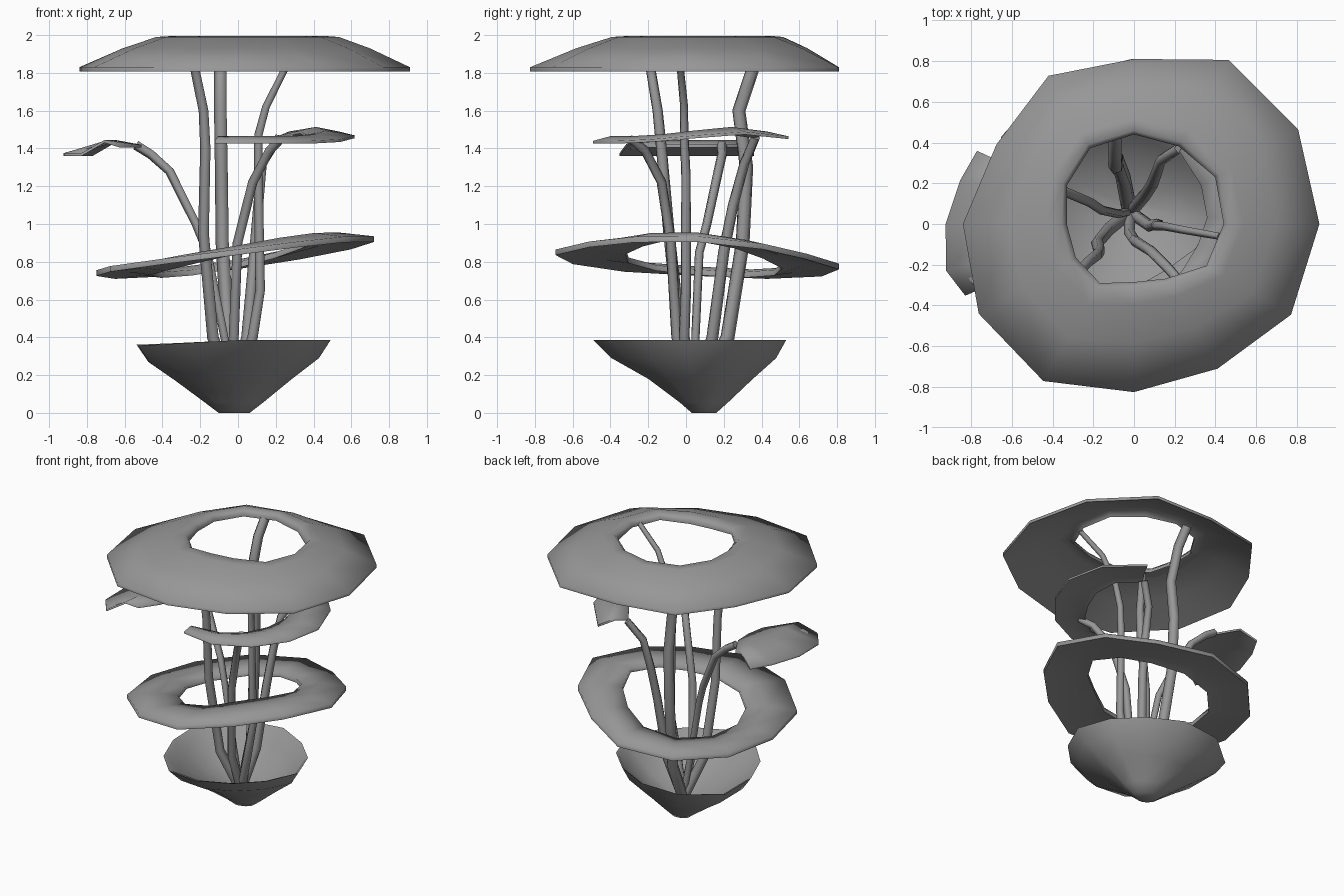
import bpy, bmesh
from math import cos, sin, radians, pi
from mathutils import Vector

if "Cube" in bpy.data.objects:
    bpy.data.objects.remove(bpy.data.objects["Cube"])

grey = bpy.data.materials.new("dark_grey")
grey.diffuse_color = (.31, .31, .31, 1)
grey.use_nodes = True
grey.node_tree.nodes["Principled BSDF"].inputs["Base Color"].default_value = grey.diffuse_color


def finish(name, bm, angle=85):
    bmesh.ops.recalc_face_normals(bm, faces=bm.faces)
    me = bpy.data.meshes.new(name)
    bm.to_mesh(me)
    bm.free()
    me.materials.append(grey)
    ob = bpy.data.objects.new(name, me)
    bpy.context.collection.objects.link(ob)
    bpy.ops.object.select_all(action='DESELECT')
    ob.select_set(True)
    bpy.context.view_layer.objects.active = ob
    bpy.ops.object.shade_smooth_by_angle(angle=radians(angle))
    return ob


def skin(bm, rows, closed):
    """Bridge rows of points with quads, wrapping round if closed."""
    vs = [[bm.verts.new(p) for p in row] for row in rows]
    n = len(rows[0])
    for a, b in zip(vs, vs[1:]):
        for i in range(n if closed else n - 1):
            j = (i + 1) % n
            bm.faces.new((a[i], a[j], b[j], b[i]))
    return vs


def canopy(name, inner, outer, profile, height, thick, centre=(0, 0), arc=None):
    """Thin curved shelf between two radius lists; full ring or an arc in degrees."""
    n = len(inner)
    closed = arc is None
    ang = [2 * pi * i / n for i in range(n)] if closed else [radians(a) for a in arc]

    def row(t, dz):
        pts = []
        for a, ri, ro in zip(ang, inner, outer):
            r = ri + (ro - ri) * t
            pts.append((centre[0] + r * cos(a), centre[1] + r * sin(a), height(a) + dz))
        return pts

    bm = bmesh.new()
    top = [row(t, z) for t, z in profile]
    under = [row(t, z - thick) for t, z in reversed(profile)]
    vs = skin(bm, top + under + top[:1], closed)
    if not closed:
        for k in (0, -1):
            bm.faces.new([r[k] for r in vs[:-1]])
    bmesh.ops.remove_doubles(bm, verts=bm.verts, dist=0.0005)
    return finish(name, bm)


def stem(name, pts, radii, sides=5):
    """Low-poly tapering stalk through the given points."""
    pts = [Vector(p) for p in pts]
    rows = []
    for i, p in enumerate(pts):
        d = (pts[min(i + 1, len(pts) - 1)] - pts[max(i - 1, 0)]).normalized()
        u = d.cross(Vector((0, 1, 0))).normalized()
        v = d.cross(u)
        f = i / (len(pts) - 1)
        r = radii[0] + (radii[1] - radii[0]) * f
        rows.append([p + r * (u * cos(2 * pi * k / sides) + v * sin(2 * pi * k / sides))
                     for k in range(sides)])
    bm = bmesh.new()
    vs = skin(bm, rows, True)
    bm.faces.new(vs[0])
    bm.faces.new(vs[-1])
    return finish(name, bm)


# Base bowl: thin faceted shell, lopsided towards the back left
rim = [.49, .47, .47, .53, .59, .62, .53, .50, .51, .49, .45, .45]
rows = []
outside = [(.16, 0), (.30, .055), (.60, .18), (.88, .29), (1, .385)]
inside = [(.96, .375), (.82, .29), (.53, .19), (.12, .09)]
for s, z in outside + inside:
    cx, cy = -.02 * (1 - s), .09 * (1 - s)
    row = []
    for i, r in enumerate(rim):
        c, d = cos(i * pi / 6), sin(i * pi / 6)
        k = s * (1 + .5 * min(0, d) * (1 - s))
        row.append((cx + r * k * c, cy + r * k * d,
                    max(0, z + .04 * max(0, s - .3) * min(0, c))))
    rows.append(row)
bm = bmesh.new()
vs = skin(bm, rows, True)
bm.faces.new(vs[0])
bm.faces.new(vs[-1])
finish("base_bowl", bm)

# Top ring canopy
canopy("top_ring",
       [.44, .46, .44, .44, .43, .38, .33, .33, .335, .285, .31, .41],
       [.91, .93, .93, .81, .84, .78, .84, .88, .89, .825, .82, .89],
       [(0, 1.97), (.05, 1.995), (.2, 1.99), (.55, 1.93), (1, 1.83)], lambda a: 0, .022)

# Lower tilted ring, dropping further at the back
canopy("lower_ring",
       [.42, .40, .40, .45, .47, .46, .45, .43, .42, .38, .33, .36],
       [.73, .70, .67, .75, .76, .74, .74, .77, .76, .75, .66, .66],
       [(0, 0), (.4, .015), (1, -.005)],
       lambda a: .85 + .09 * cos(a) - (.055 if sin(a) > 0 else .02) * sin(a), .03,
       centre=(-.01, .06))

# Middle shelves: long crescent on the right, short leaf on the left
canopy("right_shelf",
       [.37, .35, .33, .33, .36, .38, .42],
       [.47, .51, .53, .57, .62, .62, .64],
       [(0, 0), (.4, .02), (1, -.005)],
       lambda a: 1.445 + .05 * max(0, 1 - abs(a - .5) / 1.0), .015,
       arc=(-105, -75, -45, -18, 5, 30, 58))
canopy("left_shelf",
       [.66, .53, .51, .55, .68],
       [.85, .88, .925, .95, .90],
       [(0, 1.42), (.4, 1.445), (1, 1.375)], lambda a: 0, .015,
       arc=(155, 166, 180, 194, 203))

# Stems to the top ring
root = (-.02, .06, .10)
stem("top_stem_left", [root, (-.13, -.03, .4), (-.18, -.09, .95), (-.17, -.13, 1.4),
                       (-.18, -.15, 1.6), (-.23, -.19, 1.84), (-.27, -.23, 1.95)], (.035, .025))
stem("top_stem_back", [root, (-.05, .22, .4), (-.08, .30, .9), (-.085, .32, 1.3),
                       (-.09, .28, 1.6), (-.09, .36, 1.84), (-.09, .45, 1.96)], (.04, .035))
stem("top_stem_right", [root, (.08, -.01, .4), (.12, 0, .65), (.11, 0, 1.25),
                        (.11, -.01, 1.47), (.15, -.01, 1.62), (.25, -.03, 1.82),
                        (.42, -.06, 1.96)], (.032, .018))

# Stems to the middle shelves
stem("right_shelf_front_stem", [root, (-.02, -.05, .4), (0, -.08, .9), (.08, -.13, 1.22),
                                (.17, -.22, 1.39), (.23, -.29, 1.45)], (.03, .025))
stem("right_shelf_back_stem", [root, (.05, .14, .4), (.09, .2, .85), (.11, .25, 1.1),
                               (.13, .31, 1.32), (.22, .37, 1.46)], (.035, .025))
stem("left_shelf_stem", [root, (-.07, .05, .4), (-.16, .07, .85), (-.22, .11, 1.0),
                         (-.36, .17, 1.28), (-.46, .19, 1.37), (-.54, .19, 1.42)], (.022, .028))
